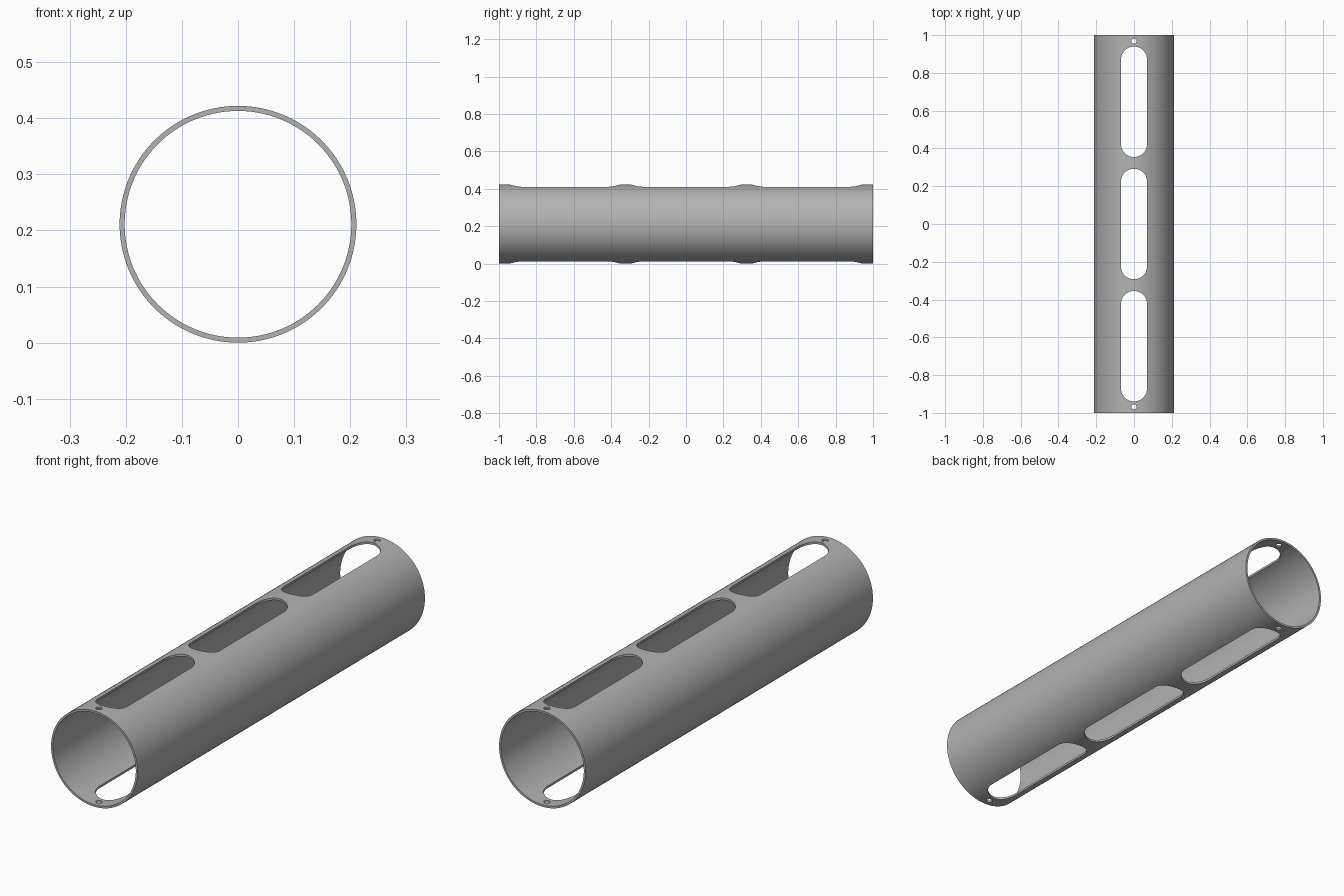
import bpy
import bmesh
import math
from mathutils import Matrix, Vector

if "Cube" in bpy.data.objects:
    bpy.data.objects.remove(bpy.data.objects["Cube"], do_unlink=True)

OUTER, INNER, HALF = 0.211, 0.202, 1.0
SLOT_R, SLOT_LEN, SLOT_STEP = 0.069, 0.585, 0.647
PIN_R, PIN_Y = 0.013, 0.968

grey = bpy.data.materials.new("satin grey")
grey.use_nodes = True
colour = (0.45, 0.45, 0.45, 1)
grey.diffuse_color = colour
grey.node_tree.nodes["Principled BSDF"].inputs["Base Color"].default_value = colour


def finish(bm, name):
    bmesh.ops.recalc_face_normals(bm, faces=bm.faces)
    mesh = bpy.data.meshes.new(name)
    bm.to_mesh(mesh)
    bm.free()
    mesh.materials.append(grey)
    obj = bpy.data.objects.new(name, mesh)
    bpy.context.collection.objects.link(obj)
    return obj


def add_prism(bm, outline, z0, z1):
    """Vertical prism over a flat outline of (x, y) points."""
    face = bm.faces.new([bm.verts.new((x, y, z0)) for x, y in outline])
    extruded = bmesh.ops.extrude_face_region(bm, geom=[face])["geom"]
    verts = [v for v in extruded if isinstance(v, bmesh.types.BMVert)]
    bmesh.ops.translate(bm, verts=verts, vec=(0, 0, z1 - z0))


def stadium(y, radius, length, steps=24):
    """Round-ended slot outline; a circle when length is twice the radius."""
    straight = length / 2 - radius
    points = []
    for end in (0, 1):
        for i in range(steps + (straight > 0)):
            a = math.pi * (end + i / steps)
            shift = -straight if end else straight
            points.append((radius * math.cos(a), y + shift + radius * math.sin(a)))
    return points


# Tube wall: a thin ring profile spun around the long axis
bm = bmesh.new()
corners = [(OUTER, -HALF), (OUTER, HALF), (INNER, HALF), (INNER, -HALF)]
ring = [bm.verts.new((r, y, 0)) for r, y in corners]
edges = [bm.edges.new((ring[i], ring[(i + 1) % len(ring)])) for i in range(len(ring))]
bmesh.ops.spin(bm, geom=ring + edges, cent=(0, 0, 0), axis=(0, 1, 0),
               angle=math.tau, steps=128, use_merge=True)
bmesh.ops.remove_doubles(bm, verts=bm.verts, dist=0.0001)
bmesh.ops.transform(bm, matrix=Matrix.Translation(Vector((0, 0, OUTER))), verts=bm.verts)
tube = finish(bm, "slotted_tube")

# Cutter: three slots and two pin holes through the top and bottom walls
bm = bmesh.new()
for k in (-1, 0, 1):
    add_prism(bm, stadium(k * SLOT_STEP, SLOT_R, SLOT_LEN), -0.1, 2 * OUTER + 0.1)
for side in (-1, 1):
    add_prism(bm, stadium(side * PIN_Y, PIN_R, 2 * PIN_R, 12), -0.1, 2 * OUTER + 0.1)
cutter = finish(bm, "slot_cutter")

cut = tube.modifiers.new("slots", "BOOLEAN")
cut.operation = "DIFFERENCE"
cut.solver = "EXACT"
cut.object = cutter
bpy.context.view_layer.objects.active = tube
for obj in bpy.context.selected_objects:
    obj.select_set(False)
tube.select_set(True)
bpy.ops.object.modifier_apply(modifier=cut.name)
bpy.data.objects.remove(cutter, do_unlink=True)

# Smooth wall with crisp rims
bpy.ops.object.shade_smooth_by_angle(angle=math.radians(30))
